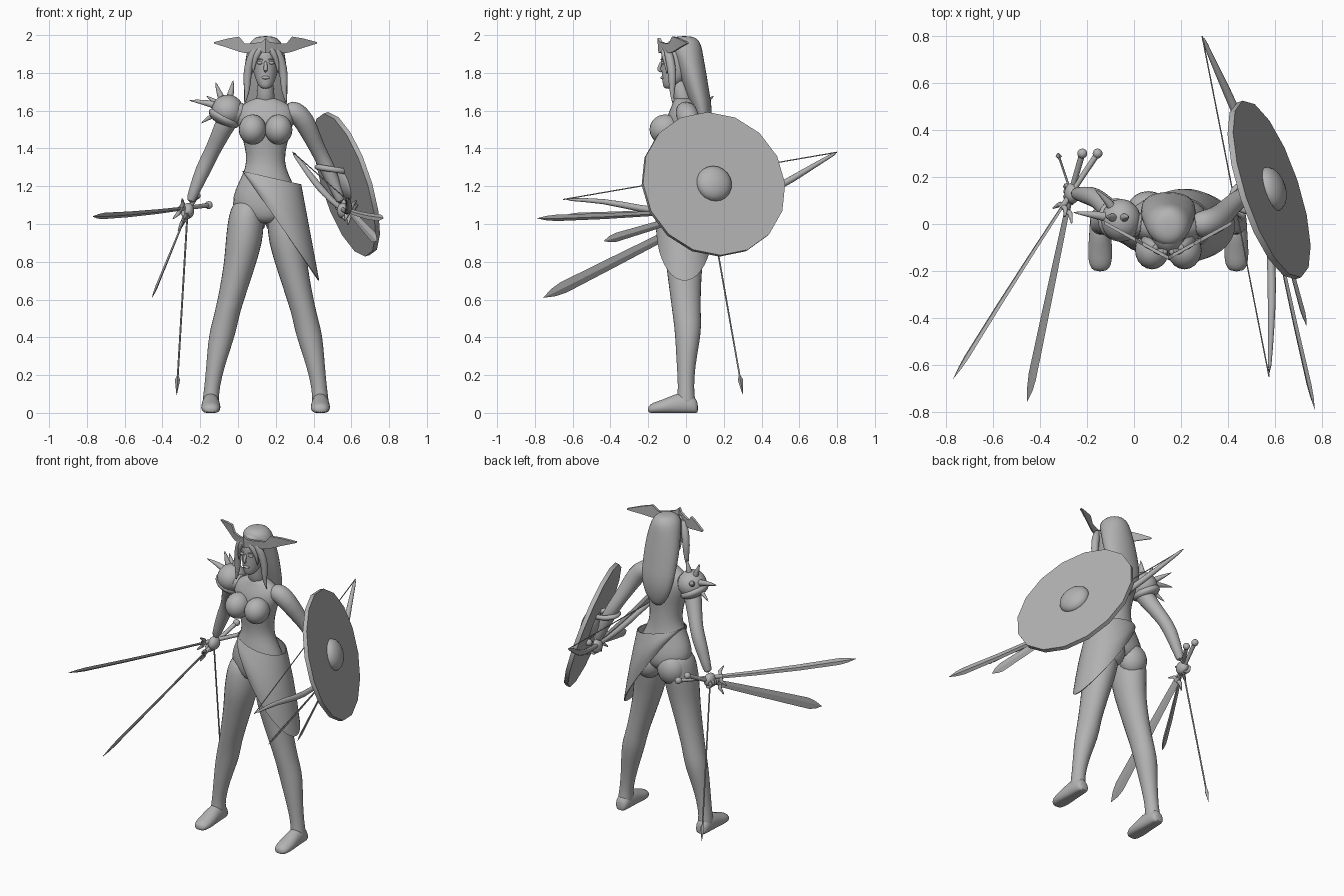
import bpy, bmesh, math
from mathutils import Vector, Matrix

if "Cube" in bpy.data.objects:
    bpy.data.objects.remove(bpy.data.objects["Cube"])

grey = bpy.data.materials.new("clay_grey")
grey.use_nodes = True
COLOR = (0.45, 0.45, 0.45, 1)
grey.diffuse_color = COLOR
grey.node_tree.nodes["Principled BSDF"].inputs["Base Color"].default_value = COLOR
MID = 0.146  # x of the body's own symmetry plane


def finish(ob, angle=40, subdiv=0):
    ob.data.materials.append(grey)
    if subdiv:
        m = ob.modifiers.new("smooth", "SUBSURF")
        m.levels = m.render_levels = subdiv
    bpy.ops.object.select_all(action="DESELECT")
    ob.select_set(True)
    bpy.context.view_layer.objects.active = ob
    bpy.ops.object.shade_smooth_by_angle(angle=math.radians(angle))
    return ob


def from_bmesh(name, bm, angle=40, subdiv=0):
    bmesh.ops.recalc_face_normals(bm, faces=bm.faces)
    me = bpy.data.meshes.new(name)
    bm.to_mesh(me)
    bm.free()
    ob = bpy.data.objects.new(name, me)
    bpy.context.collection.objects.link(ob)
    return finish(ob, angle, subdiv)


def skin(name, rings, cap=True, angle=40, subdiv=0):
    """Bridge equal closed rings of points into one surface."""
    bm = bmesh.new()
    rows = [[bm.verts.new(p) for p in r] for r in rings]
    n = len(rows[0])
    for a, b in zip(rows, rows[1:]):
        for i in range(n):
            j = (i + 1) % n
            bm.faces.new((a[i], a[j], b[j], b[i]))
    if cap:
        bm.faces.new(rows[0])
        bm.faces.new(rows[-1])
    return from_bmesh(name, bm, angle, subdiv)


def ellipse(x, y, z, rx, ry, n=14):
    return [(x + rx * math.cos(math.tau * i / n), y + ry * math.sin(math.tau * i / n), z) for i in range(n)]


def loft(name, rows, side=1):
    """rows: height, sideways offset, depth, half width, half depth."""
    return skin(name, [ellipse(MID + side * d, y, z, rx, ry) for z, d, y, rx, ry in rows], angle=80, subdiv=1)


def tube(name, pts, n=10, smooth=True):
    """Tapered tube through points (x, y, z, radius)."""
    ps = [Vector(p[:3]) for p in pts]
    rings = []
    for i, p in enumerate(ps):
        t = (ps[min(i + 1, len(ps) - 1)] - ps[max(i - 1, 0)]).normalized()
        u = t.cross(Vector((0, 1, 0.2))).normalized()
        v = t.cross(u)
        rings.append([p + pts[i][3] * (math.cos(math.tau * k / n) * u + math.sin(math.tau * k / n) * v) for k in range(n)])
    return skin(name, rings, angle=70, subdiv=1 if smooth else 0)


def ball(name, centre, size, rot=None):
    bm = bmesh.new()
    bmesh.ops.create_uvsphere(bm, u_segments=20, v_segments=12, radius=1)
    m = Matrix.Translation(centre) @ (rot or Matrix()) @ Matrix.Diagonal((*size, 1))
    bmesh.ops.transform(bm, matrix=m, verts=bm.verts)
    return from_bmesh(name, bm, 80)


def sword(name, pommel, hand, tip, width, flat, bow=0.0):
    """Diamond-section blade with grip, guard and pommel; flat is the blade's width direction."""
    pommel, hand, tip = Vector(pommel), Vector(hand), Vector(tip)
    t = (tip - hand).normalized()
    w = (Vector(flat) - Vector(flat).dot(t) * t).normalized()
    q = t.cross(w)
    rings = []
    for f, k in ((0.06, 0.6), (0.3, 0.75), (0.6, 0.9), (0.88, 1), (0.94, 0.7), (1, 0.03)):
        c = hand.lerp(tip, f) - w * bow * math.sin(math.pi * f)
        rings.append([c + w * width * k, c + q * 0.007 * k, c - w * width * k, c - q * 0.007 * k])
    skin(name + "_blade", rings, angle=20)
    tube(name + "_grip", [(*pommel, 0.013), (*hand, 0.012), (*hand.lerp(tip, 0.08), 0.014)], 8, False)
    g = hand.lerp(tip, 0.07)
    tube(name + "_guard", [(*(g - w * 0.06 + t * 0.03), 0.004), (*(g - w * 0.03), 0.012),
                           (*(g + w * 0.03), 0.012), (*(g + w * 0.06 + t * 0.03), 0.004)], 6, False)
    ball(name + "_pommel", pommel, (0.021, 0.021, 0.021))


# Torso, neck and head
loft("torso", [(1.0, 0, 0, .08, .08), (1.04, 0, .01, .15, .115), (1.1, 0, .01, .187, .125),
               (1.18, 0, 0, .168, .115), (1.26, 0, -.005, .125, .097), (1.33, 0, 0, .1, .085),
               (1.42, 0, -.01, .115, .092), (1.5, 0, -.01, .14, .1), (1.57, 0, -.01, .165, .095),
               (1.62, 0, -.005, .15, .075), (1.655, 0, -.01, .085, .055), (1.67, 0, -.015, .045, .045)])
loft("neck", [(1.62, 0, -.005, .06, .055), (1.68, 0, -.02, .045, .048), (1.78, 0, -.04, .045, .05)])
loft("head", [(1.715, 0, -.095, .02, .02), (1.735, 0, -.08, .042, .044), (1.78, 0, -.055, .06, .075),
              (1.83, 0, -.04, .069, .093), (1.88, 0, -.035, .075, .1), (1.93, 0, -.03, .074, .1),
              (1.97, 0, -.02, .055, .075), (1.985, 0, -.02, .02, .03)])
tube("nose", [(MID, -.125, 1.865, .008), (MID, -.14, 1.835, .011), (MID, -.146, 1.815, .012), (MID, -.128, 1.805, .008)], 8)
ball("lips", (MID, -.124, 1.775), (.022, .011, .009))
for s, side in ((1, "left"), (-1, "right")):
    ball(side + "_eye", (MID + s * .031, -.122, 1.853), (.016, .009, .008))
    tube(side + "_brow", [(MID + s * .012, -.134, 1.868, .005), (MID + s * .035, -.125, 1.876, .006),
                          (MID + s * .058, -.1, 1.868, .004)], 6)

# Hair
loft("long_hair", [(1.995, 0, -.01, .03, .03), (1.985, 0, -.01, .065, .07), (1.95, 0, -.01, .095, .095),
                   (1.88, 0, .015, .108, .08), (1.8, 0, .035, .12, .075), (1.7, 0, .06, .12, .065),
                   (1.6, 0, .09, .115, .053), (1.5, 0, .095, .085, .036), (1.43, 0, .09, .025, .015)])
for s, side in ((1, "left"), (-1, "right")):
    x = lambda d: MID + s * d
    tube(side + "_lock", [(x(.045), -.105, 1.94, .02), (x(.08), -.085, 1.88, .026), (x(.1), -.07, 1.78, .024),
                          (x(.095), -.075, 1.71, .016), (x(.112), -.07, 1.635, .003)])
    tube(side + "_fringe", [(x(.005), -.118, 1.95, .016), (x(.04), -.118, 1.91, .02), (x(.062), -.105, 1.86, .013),
                            (x(.068), -.1, 1.79, .003)])

# Winged circlet: one plate swept back at the sides
half = [(0, 1.985, 1.905), (.02, 1.965, 1.91), (.055, 1.958, 1.91), (.11, 1.955, 1.905), (.14, 1.992, 1.912),
        (.2, 1.982, 1.933), (.272, 1.963, 1.955)]
outline = [(-d, a, b) for d, a, b in half[:0:-1]] + half
rings = []
for d, a, b in outline:
    y = -.142 + .55 * abs(d)
    rings.append([(MID + d, y - .004, b), (MID + d, y - .01, a), (MID + d, y + .006, a), (MID + d, y + .006, b)])
skin("winged_circlet", rings, angle=30)

# Limbs, built on both sides
for s, side in ((1, "left"), (-1, "right")):
    x = lambda d: MID + s * d
    ball(side + "_breast", (x(.069), -.11, 1.5), (.073, .083, .08))
    ball(side + "_buttock", (x(.085), .06, 1.03), (.09, .08, .1))
    loft(side + "_leg", [(1.14, .09, .01, .06, .08), (1.08, .1, .005, .09, .115), (1, .105, 0, .1, .123),
                         (.9, .115, -.01, .1, .115), (.8, .133, -.01, .088, .1), (.65, .17, -.005, .076, .085),
                         (.53, .203, .003, .068, .077), (.45, .222, .01, .072, .073), (.37, .24, .008, .067, .065),
                         (.25, .265, 0, .05, .05), (.13, .285, 0, .041, .042), (.07, .29, 0, .045, .05),
                         (.02, .29, .005, .046, .052)], s)
    foot = []
    for y, w, h in ((.064, .025, .05), (.05, .042, .085), (0, .046, .11), (-.06, .049, .1),
                    (-.12, .054, .07), (-.175, .05, .055), (-.203, .028, .035)):
        foot.append([(x(.29) + w * math.cos(a), y, max(0, h * (.42 + .6 * math.sin(a))))
                     for a in (math.tau * i / 14 for i in range(14))])
    skin(side + "_foot", foot, angle=60, subdiv=1)
    tube(side + "_arm", [(x(.1), -.005, 1.6, .05), (x(.155), 0, 1.6, .062), (x(.205), .015, 1.55, .06),
                         (x(.25), .06, 1.45, .047), (x(.295), .105, 1.36, .041), (x(.33), .12, 1.29, .044),
                         (x(.38), .128, 1.17, .03), (x(.4), .13, 1.11, .025)], 12)
    ball(side + "_fist", (x(.41), .13, 1.07), (.032, .045, .042))
    for k in range(4):
        tube(side + "_finger", [(x(.43), .165 - .022 * k, 1.08, .012), (x(.442), .16 - .022 * k, 1.055, .013),
                                (x(.425), .155 - .022 * k, 1.03, .012), (x(.4), .155 - .022 * k, 1.035, .01)], 8)

# Wrapped skirt, long on the left hip
wrap = []
for f in (0, .25, .5, .75, 1, 1, .5, 0):
    row = []
    thin = .006 if len(wrap) > 4 else 0
    for i in range(40):
        c, sn = math.cos(math.tau * i / 40), math.sin(math.tau * i / 40)
        top = Vector((.178 + (.157 - thin) * c, -.002 + (.118 - thin) * sn, 1.245 - .035 * c))
        low = Vector((.23 + (.2 - thin) * c, -.008 + (.15 - thin) * sn, .985 - .285 * c))
        p = top.lerp(low, f)
        p.y *= 1 + .15 * math.sin(math.pi * f)
        row.append(p)
    wrap.append(row)
skin("wrapped_skirt", wrap, cap=False, angle=50)

# Spiked pad on the right shoulder
ball("shoulder_pad", (-.055, .015, 1.6), (.085, .092, .085), Matrix.Rotation(.6, 4, "Y"))
ball("shoulder_pad_rim", (-.075, .02, 1.56), (.088, .09, .04), Matrix.Rotation(.5, 4, "Y"))
for mid, tip in (((-.17, .04, 1.645), (-.265, .05, 1.655)), ((-.13, .03, 1.58), (-.2, .05, 1.53)),
                 ((-.1, .03, 1.69), (-.12, .03, 1.755)), ((-.035, .03, 1.7), (-.025, .03, 1.765)),
                 ((-.11, .1, 1.64), (-.17, .15, 1.68))):
    tube("pad_spike", [(-.06, .02, 1.61, .03), (*mid, .018), (*tip, .002)], 8)

# Round shield with boss and arm strap
normal = Vector((1, .33, .32)).normalized()
turn = normal.to_track_quat("Z", "Y").to_matrix().to_4x4()
centre = Vector((.575, .145, 1.21))
bm = bmesh.new()
bmesh.ops.create_cone(bm, cap_ends=True, segments=16, radius1=.396, radius2=.396, depth=.026)
bmesh.ops.transform(bm, matrix=Matrix.Translation(centre) @ turn, verts=bm.verts)
from_bmesh("shield", bm, 30)
ball("shield_boss", centre + normal * .012, (.097, .097, .055), turn)
strap = []
for i in range(21):
    a = math.tau * i / 20
    strap.append((.495 + .078 * math.cos(a), .115 + .06 * math.sin(a), 1.29 - .012 * math.cos(a), .017))
tube("shield_strap", strap, 8)

# Blades
sword("right_long_sword", (-.155, .3, 1.1), (-.268, .13, 1.085), (-.77, -.66, 1.04), .02, (.5, -.3, 1), .008)
sword("right_broad_sword", (-.22, .3, 1.15), (-.272, .12, 1.055), (-.455, -.755, .61), .035, (.5, .3, 1))
sword("left_long_sword", (.535, .25, 1.09), (.575, .1, 1.075), (.77, -.79, 1.03), .02, (.6, 0, 1), .008)
sword("left_dagger", (.55, .22, 1.13), (.59, .1, 1.07), (.735, -.435, .91), .026, (.3, .3, 1))

# Bow and string in the left hand
back_tip, front_tip = (.29, .8, 1.38), (.575, -.65, 1.13)
tube("bow", [(*back_tip, .009), (.32, .73, 1.34, .012), (.365, .63, 1.28, .017), (.425, .5, 1.2, .022),
             (.5, .32, 1.12, .018), (.555, .13, 1.075, .015), (.58, -.06, 1.06, .018), (.588, -.25, 1.08, .022),
             (.585, -.43, 1.125, .015), (*front_tip, .009)], 8)
tube("bow_string", [(*back_tip, .003), (*front_tip, .003)], 6, False)

# Arrow hanging from the right hand
start, end = Vector((-.265, .125, 1.1)), Vector((-.325, .302, .095))
tube("arrow_shaft", [(*start, .005), (*start.lerp(end, .92), .005)], 6, False)
tube("arrow_head", [(*start.lerp(end, .9), .005), (*start.lerp(end, .92), .014), (*end, .001)], 4, False)
